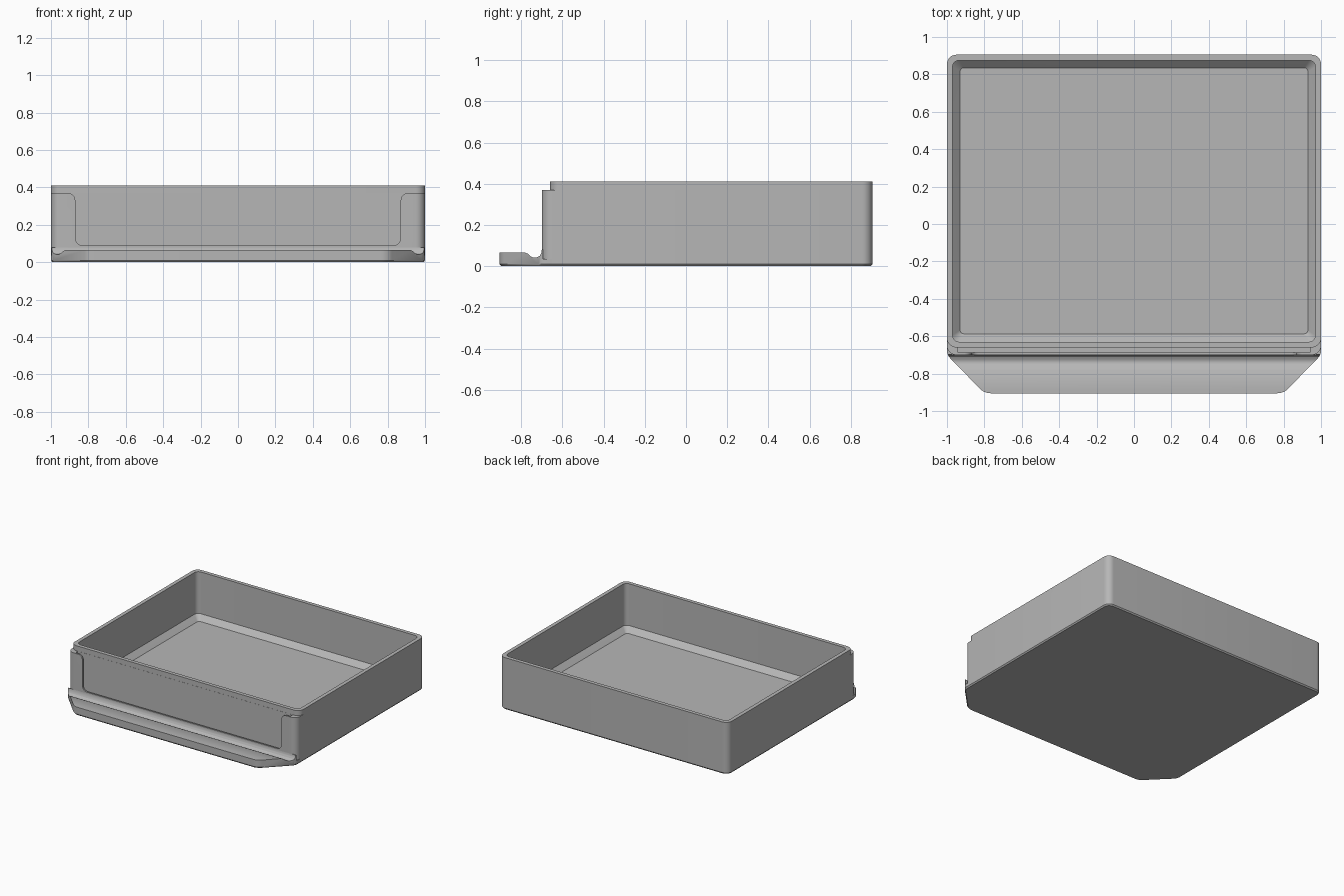
import bpy
import bmesh
import math
from mathutils import Vector

cube = bpy.data.objects.get("Cube")
if cube:
    bpy.data.objects.remove(cube, do_unlink=True)

grey = bpy.data.materials.new("drawer grey")
grey.use_nodes = True
grey.diffuse_color = (0.47, 0.47, 0.47, 1)
grey.node_tree.nodes["Principled BSDF"].inputs["Base Color"].default_value = grey.diffuse_color


def rounded(corners, steps=8):
    """Round each (x, y, radius) corner of a polygon."""
    out = []
    for i, (x, y, r) in enumerate(corners):
        p = Vector((x, y))
        if r == 0:
            out.append(p)
            continue
        a = (Vector(corners[i - 1][:2]) - p).normalized()
        b = (Vector(corners[(i + 1) % len(corners)][:2]) - p).normalized()
        half = a.angle(b) / 2
        centre = p + (a + b).normalized() * (r / math.sin(half))
        start = p + a * (r / math.tan(half)) - centre
        end = p + b * (r / math.tan(half)) - centre
        sweep = start.angle(end)
        for k in range(steps + 1):
            t = k / steps
            out.append(centre + (start * math.sin((1 - t) * sweep)
                                 + end * math.sin(t * sweep)) / math.sin(sweep))
    return out


def rect(x, front, back, r):
    return rounded([(-x, front, r), (x, front, r), (x, back, r), (-x, back, r)])


def loft(name, rings):
    """Join equal rings of 3D points with quads and cap both ends."""
    bm = bmesh.new()
    loops = [[bm.verts.new(p) for p in ring] for ring in rings]
    for low, high in zip(loops, loops[1:]):
        for i in range(len(low)):
            bm.faces.new((low[i - 1], low[i], high[i], high[i - 1]))
    bm.faces.new(loops[0])
    bm.faces.new(loops[-1])
    bmesh.ops.recalc_face_normals(bm, faces=bm.faces)
    mesh = bpy.data.meshes.new(name)
    bm.to_mesh(mesh)
    bm.free()
    mesh.materials.append(grey)
    obj = bpy.data.objects.new(name, mesh)
    bpy.context.collection.objects.link(obj)
    return obj


def flat(points, z):
    return [(p[0], p[1], z) for p in points]


def select(obj):
    bpy.ops.object.select_all(action='DESELECT')
    obj.select_set(True)
    bpy.context.view_layer.objects.active = obj


def boolean(obj, cutter, operation):
    mod = obj.modifiers.new("cut", 'BOOLEAN')
    mod.object, mod.operation, mod.solver = cutter, operation, 'EXACT'
    select(obj)
    bpy.ops.object.modifier_apply(modifier=mod.name)
    bpy.data.objects.remove(cutter, do_unlink=True)


# Tray: thick front up to a step, thin rim above, chamfered inner floor
BACK = 0.905
tray = loft("drawer_tray", [
    flat(rect(0.992, -0.692, BACK - 0.008, 0.045), 0),
    flat(rect(1, -0.70, BACK, 0.05), 0.01),
    flat(rect(1, -0.70, BACK, 0.05), 0.37),
    flat(rect(1, -0.66, BACK, 0.05), 0.37),
    flat(rect(1, -0.66, BACK, 0.05), 0.41),
    flat(rect(0.97, -0.63, BACK - 0.03, 0.035), 0.41),
    flat(rect(0.97, -0.63, BACK - 0.03, 0.035), 0.08),
    flat(rect(0.93, -0.587, BACK - 0.07, 0.02), 0.04),
])

# Label slot behind the front frame
slot = rect(0.94, -0.688, -0.661, 0)
boolean(tray, loft("slot_cutter", [flat(slot, 0.07), flat(slot, 0.39)]), 'DIFFERENCE')

# Window in the front frame, flared at its open top
R = 0.04
window = rounded([(-0.87, 0.09, R), (0.87, 0.09, R), (0.87, 0.3705, R), (0.95, 0.3705, 0),
                  (0.95, 0.45, 0), (-0.95, 0.45, 0), (-0.95, 0.3705, 0), (-0.87, 0.3705, R)])
boolean(tray, loft("window_cutter", [[(p.x, y, p.y) for p in window]
                                     for y in (-0.75, -0.672)]), 'DIFFERENCE')

# Pull handle: grooved lip profile trimmed to a plan with cut corners
profile = [(-0.95, -0.05), (-0.95, 0.065), (-0.78, 0.065), (-0.768, 0.06), (-0.755, 0.048),
           (-0.74, 0.041), (-0.725, 0.042), (-0.71, 0.05), (-0.702, 0.065), (-0.70, 0.08),
           (-0.695, 0.08), (-0.695, 0.035), (-0.64, 0.035), (-0.64, -0.05)]


def plan(inset):
    x, f = 1 - inset, -0.905 + inset
    return rounded([(-x, -0.645, 0), (-x, -0.70, 0.06), (-0.80 + inset / 2, f, 0.08),
                    (0.80 - inset / 2, f, 0.08), (x, -0.70, 0.06), (x, -0.645, 0)])


handle = loft("pull_handle", [[(x, y, z) for y, z in profile] for x in (-1.1, 1.1)])
trim = loft("handle_trim", [flat(plan(0.008), 0), flat(plan(0), 0.01), flat(plan(0), 0.2)])
boolean(handle, trim, 'INTERSECT')

for part in (tray, handle):
    select(part)
    bpy.ops.object.shade_smooth_by_angle(angle=math.radians(32))
